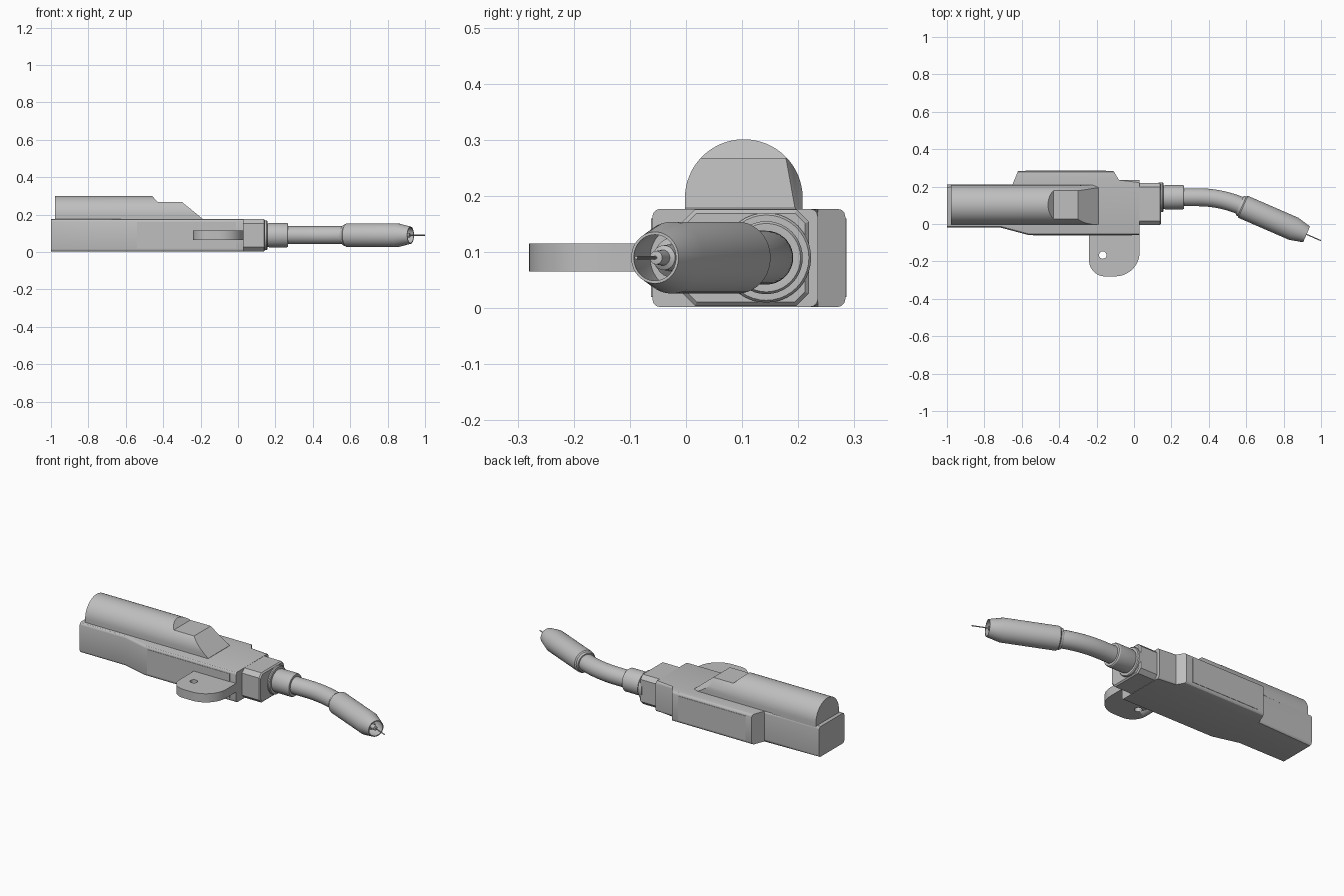
import bpy, bmesh, math
from mathutils import Vector, Matrix

if "Cube" in bpy.data.objects:
    bpy.data.objects.remove(bpy.data.objects["Cube"])

grey = bpy.data.materials.new("plain grey")
grey.diffuse_color = (0.52, 0.52, 0.52, 1)
grey.use_nodes = True
grey.node_tree.nodes["Principled BSDF"].inputs["Base Color"].default_value = grey.diffuse_color
BEND = math.radians(-23.5)


def finish(bm, name, angle=30):
    bmesh.ops.recalc_face_normals(bm, faces=bm.faces)
    me = bpy.data.meshes.new(name)
    bm.to_mesh(me)
    bm.free()
    ob = bpy.data.objects.new(name, me)
    bpy.context.collection.objects.link(ob)
    me.materials.append(grey)
    bpy.ops.object.select_all(action='DESELECT')
    ob.select_set(True)
    bpy.context.view_layer.objects.active = ob
    bpy.ops.object.shade_smooth_by_angle(angle=math.radians(angle))
    return ob


def prism(points, vec):
    """Extrude a flat outline along a vector."""
    bm = bmesh.new()
    face = bm.faces.new([bm.verts.new(p) for p in points])
    geo = bmesh.ops.extrude_face_region(bm, geom=[face], use_keep_orig=True)
    bmesh.ops.translate(bm, vec=vec, verts=[g for g in geo["geom"] if isinstance(g, bmesh.types.BMVert)])
    return bm


def lathe(name, profile, origin, angle=0.0, n=40):
    """Revolve (distance along axis, radius) pairs about a horizontal axis."""
    bm = bmesh.new()
    rings = []
    for t, r in profile:
        if r == 0:
            rings.append([bm.verts.new((t, 0, 0))])
        else:
            rings.append([bm.verts.new((t, r * math.cos(2 * math.pi * i / n),
                                        r * math.sin(2 * math.pi * i / n))) for i in range(n)])
    for a, b in zip(rings, rings[1:]):
        for i in range(n):
            j = (i + 1) % n
            quad = [a[i % len(a)], a[j % len(a)], b[j % len(b)], b[i % len(b)]]
            bm.faces.new(list(dict.fromkeys(quad)))
    bm.transform(Matrix.Translation(origin) @ Matrix.Rotation(angle, 4, 'Z'))
    return finish(bm, name)


# main housing: plan outline with rounded long edges
outline = [(-1, -.02), (-.71, -.02), (-.56, -.06), (.03, -.06), (.03, .235), (-.08, .235),
           (-.11, .284), (-.62, .284), (-.65, .21), (-1, .21)]
bm = prism([(x, y, .002) for x, y in outline], (0, 0, .175))
long_edges = []
for e in bm.edges:
    d = e.verts[0].co - e.verts[1].co
    if abs(d.z) < 1e-4 and abs(d.x) > abs(d.y):
        long_edges.append(e)
bmesh.ops.bevel(bm, geom=long_edges, offset=.014, segments=3, profile=.5, affect='EDGES')
finish(bm, "housing")

# thin raised strips along both side walls
for name, y, x0, x1 in (("near_side_strip", -.06, -.54, -.01), ("far_side_strip", .284, -.58, -.15)):
    bm = bmesh.new()
    bmesh.ops.create_cube(bm, size=1)
    bm.transform(Matrix.Translation(((x0 + x1) / 2, y, .09)) @ Matrix.Diagonal((x1 - x0, .004, .14, 1)))
    finish(bm, name)

# front block: octagonal section with a chamfered nose
y0, y1, z0, z1, c = -.006, .219, .004, .176, .022
octagon = [(y0 + c, z0), (y1 - c, z0), (y1, z0 + c), (y1, z1 - c),
           (y1 - c, z1), (y0 + c, z1), (y0, z1 - c), (y0, z0 + c)]
bm = prism([(.02, y, z) for y, z in octagon], (.125, 0, 0))
nose = [e for e in bm.edges if all(v.co.x > .14 for v in e.verts)]
bmesh.ops.bevel(bm, geom=nose, offset=.007, segments=1, affect='EDGES')
finish(bm, "front_block", 20)


# domed top grip: rear dome plus a cut-down front ramp
def dome(name, x0, x1, cuts):
    cy, cz, r, n = .103, .196, .105, 32
    pts = [(x0, cy + r, .17)]
    pts += [(x0, cy + r * math.cos(math.pi * i / n), cz + r * math.sin(math.pi * i / n)) for i in range(n + 1)]
    pts += [(x0, cy - r, .17)]
    bm = prism(pts, (x1 - x0, 0, 0))
    for co, no in cuts:
        geo = bm.verts[:] + bm.edges[:] + bm.faces[:]
        cut = bmesh.ops.bisect_plane(bm, geom=geo, plane_co=co, plane_no=no, clear_outer=True)
        edges = [g for g in cut["geom_cut"] if isinstance(g, bmesh.types.BMEdge)]
        bmesh.ops.contextual_create(bm, geom=edges)
    finish(bm, name, 25)


dome("top_grip", -.978, -.43, [((-.43, 0, .268), (.033, 0, .03))])
dome("top_ramp", -.44, -.19, [((0, 0, .268), (0, 0, 1)),
                              ((-.30, 0, .268), (.088, 0, .108)),
                              ((-.30, .178, .268), (.138, .33, .229))])

# hanging ear with a hole through it
ear_plan = [(.03, -.05), (.03, -.12)]
for cx, cy, r, a0, a1 in ((-.10, -.15, .13, 0, -90), (-.155, -.195, .085, -90, -180)):
    for i in range(13):
        a = math.radians(a0 + (a1 - a0) * i / 12)
        ear_plan.append((cx + r * math.cos(a), cy + r * math.sin(a)))
ear_plan.append((-.24, -.05))
ear = finish(prism([(x, y, .065) for x, y in ear_plan], (0, 0, .05)), "hanging_ear")
hole = lathe("ear_hole_cutter", [(-.1, 0), (-.1, .02), (.1, .02), (.1, 0)], (0, 0, 0), n=24)
hole.data.transform(Matrix.Translation((-.167, -.166, .09)) @ Matrix.Rotation(math.pi / 2, 4, 'Y'))
hole.hide_render = True
hole.hide_viewport = True
mod = ear.modifiers.new("hole", 'BOOLEAN')
mod.object = hole
mod.operation = 'DIFFERENCE'
mod.solver = 'EXACT'

# collar between block and neck
lathe("collar", [(.13, 0), (.13, .08), (.152, .08), (.157, .076), (.157, .062), (.168, .065), (.262, .065),
                 (.268, .061), (.268, .046), (.26, 0)], (0, .143, .09))

# bent neck tube
R, sx = .6, .341
path = [(.2, .143)]
for i in range(15):
    a = -BEND * i / 14
    path.append((sx + R * math.sin(a), .143 - R * (1 - math.cos(a))))
path.append((path[-1][0] + .04 * math.cos(BEND), path[-1][1] + .04 * math.sin(BEND)))
bm = bmesh.new()
rings = []
for i, (x, y) in enumerate(path):
    a = BEND * min(max(i - 1, 0), 14) / 14
    side = Vector((-math.sin(a), math.cos(a), 0))
    ring = []
    for k in range(36):
        t = 2 * math.pi * k / 36
        ring.append(bm.verts.new(Vector((x, y, .09)) + .048 * (side * math.cos(t) + Vector((0, 0, math.sin(t))))))
    rings.append(ring)
for a, b in zip(rings, rings[1:]):
    for k in range(36):
        bm.faces.new((a[k], a[(k + 1) % 36], b[(k + 1) % 36], b[k]))
finish(bm, "neck_tube")

# nozzle shell, inner tip and wire share the tilted axis
base = (.565, .1, .09)
lathe("nozzle", [(0, 0), (0, .054), (.006, .057), (.014, .057), (.02, .064), (.315, .064), (.39, .046),
                 (.39, .041), (.315, .057), (.28, .057), (.28, 0)], base, BEND)
lathe("contact_tip", [(.27, 0), (.27, .036), (.31, .036), (.32, .024), (.35, .022), (.355, .014),
                      (.385, .012), (.388, 0)], base, BEND, 24)
lathe("wire", [(.37, 0), (.37, .003), (.474, .003), (.474, 0)], base, BEND, 8)
